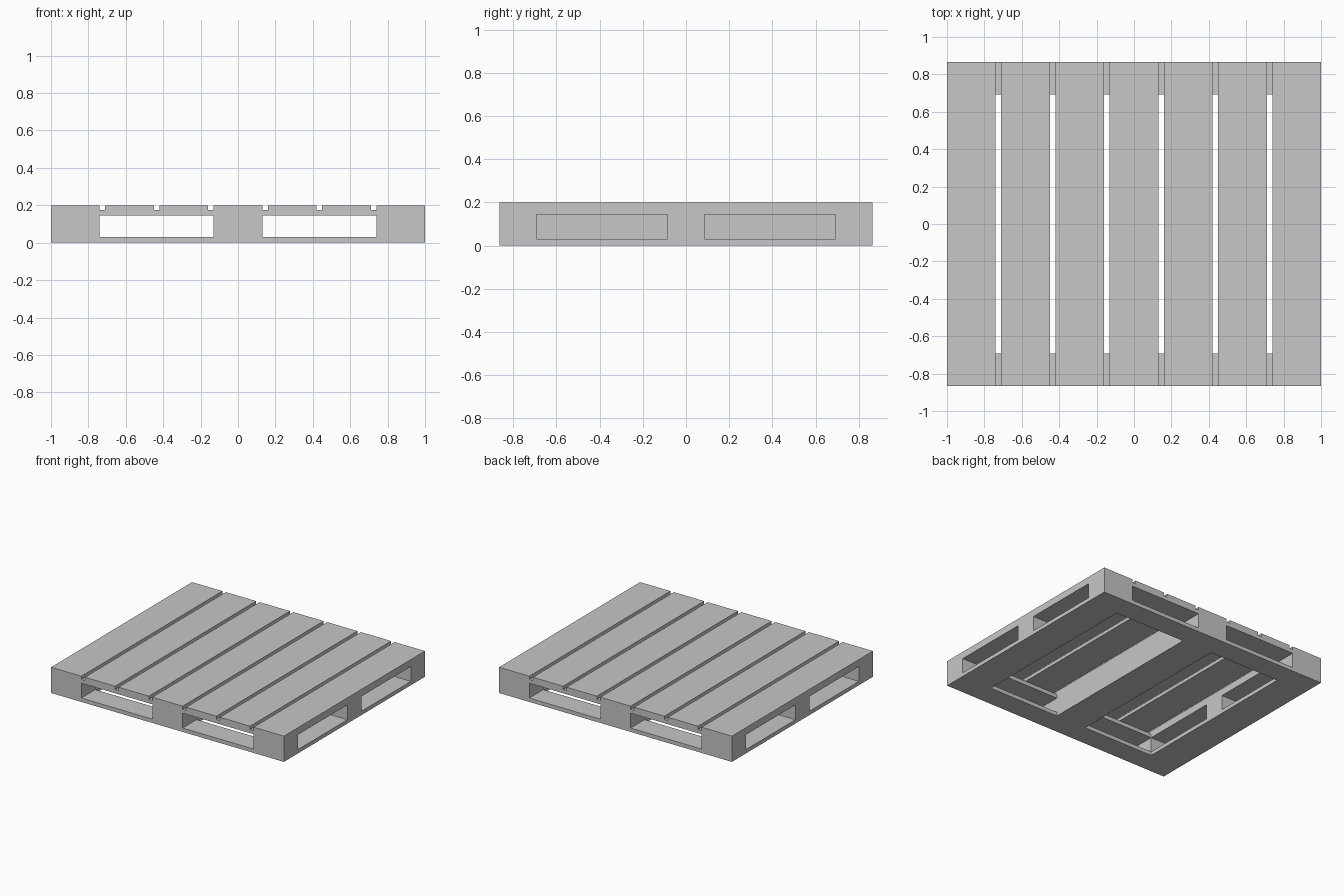
import bpy
import bmesh
from mathutils import Matrix, Vector

cube = bpy.data.objects.get("Cube")
if cube:
    bpy.data.objects.remove(cube, do_unlink=True)

# One plain grey material
GREY = (0.57, 0.57, 0.57, 1.0)
grey = bpy.data.materials.new("plain grey")
grey.use_nodes = True
grey.diffuse_color = GREY
grey.node_tree.nodes["Principled BSDF"].inputs["Base Color"].default_value = GREY

# Main measurements
HALF_X, HALF_Y, TOP = 1.0, 0.865, 0.2
BLOCK_IN, MID_X = 0.74, 0.13       # inner edge of side beams, half width of middle beam
RAIL_IN, MID_Y = 0.693, 0.085      # inner edge of end rails, half width of side post
WIN_LOW, WIN_HIGH = 0.03, 0.145    # fork opening heights
DECK = 0.175                       # underside of the slats
GAP = 0.03                         # space between slats


def box(name, x, y, z):
    """Box spanning the given (low, high) ranges."""
    low, high = Vector((x[0], y[0], z[0])), Vector((x[1], y[1], z[1]))
    bm = bmesh.new()
    bmesh.ops.create_cube(bm, size=1.0)
    size = high - low
    bmesh.ops.transform(
        bm, verts=bm.verts,
        matrix=Matrix.Translation((low + high) / 2) @ Matrix.Diagonal((*size, 1.0)))
    mesh = bpy.data.meshes.new(name)
    bm.to_mesh(mesh)
    bm.free()
    mesh.materials.append(grey)
    obj = bpy.data.objects.new(name, mesh)
    bpy.context.collection.objects.link(obj)
    return obj


def mirrored(low, high, sign):
    return tuple(sorted((low * sign, high * sign)))


def cut(obj, cutter):
    cutter.hide_render = True
    cutter.hide_viewport = True
    cutter.display_type = 'WIRE'
    mod = obj.modifiers.new("fork opening", 'BOOLEAN')
    mod.operation = 'DIFFERENCE'
    mod.solver = 'EXACT'
    mod.object = cutter


def apply_cuts(obj, cutters):
    """Bake the openings into the mesh and drop the cutters."""
    for cutter in cutters:
        cut(obj, cutter)
    bpy.context.view_layer.update()
    graph = bpy.context.evaluated_depsgraph_get()
    mesh = bpy.data.meshes.new_from_object(obj.evaluated_get(graph))
    obj.modifiers.clear()
    obj.data = mesh
    for cutter in cutters:
        bpy.data.objects.remove(cutter, do_unlink=True)


full_y = (-HALF_Y, HALF_Y)

# Solid middle beam
box("middle_beam", (-MID_X, MID_X), full_y, (0, TOP))

for side, s in (("left", 1), ("right", -1)):
    # Side beam with two fork openings
    beam = box(side + "_beam", mirrored(BLOCK_IN, HALF_X, s), full_y, (0, TOP))
    cutters = [box("opening_cutter", mirrored(BLOCK_IN - 0.1, HALF_X + 0.1, s),
                   mirrored(MID_Y, RAIL_IN, t), (WIN_LOW, WIN_HIGH)) for t in (1, -1)]
    apply_cuts(beam, cutters)

    # Upper and lower rails closing each end
    span = mirrored(MID_X, BLOCK_IN, s)
    for end, t in (("back", 1), ("front", -1)):
        depth = mirrored(RAIL_IN, HALF_Y, t)
        box(f"{end}_{side}_lower_rail", span, depth, (0, WIN_LOW))
        box(f"{end}_{side}_upper_rail", span, depth, (WIN_HIGH, DECK))

    # Two deck slats between the beams, evenly spaced
    width = (BLOCK_IN - MID_X - 3 * GAP) / 2
    for i in range(2):
        start = MID_X + GAP + i * (width + GAP)
        box(f"{side}_slat_{i + 1}", mirrored(start, start + width, s), full_y, (DECK, TOP))
